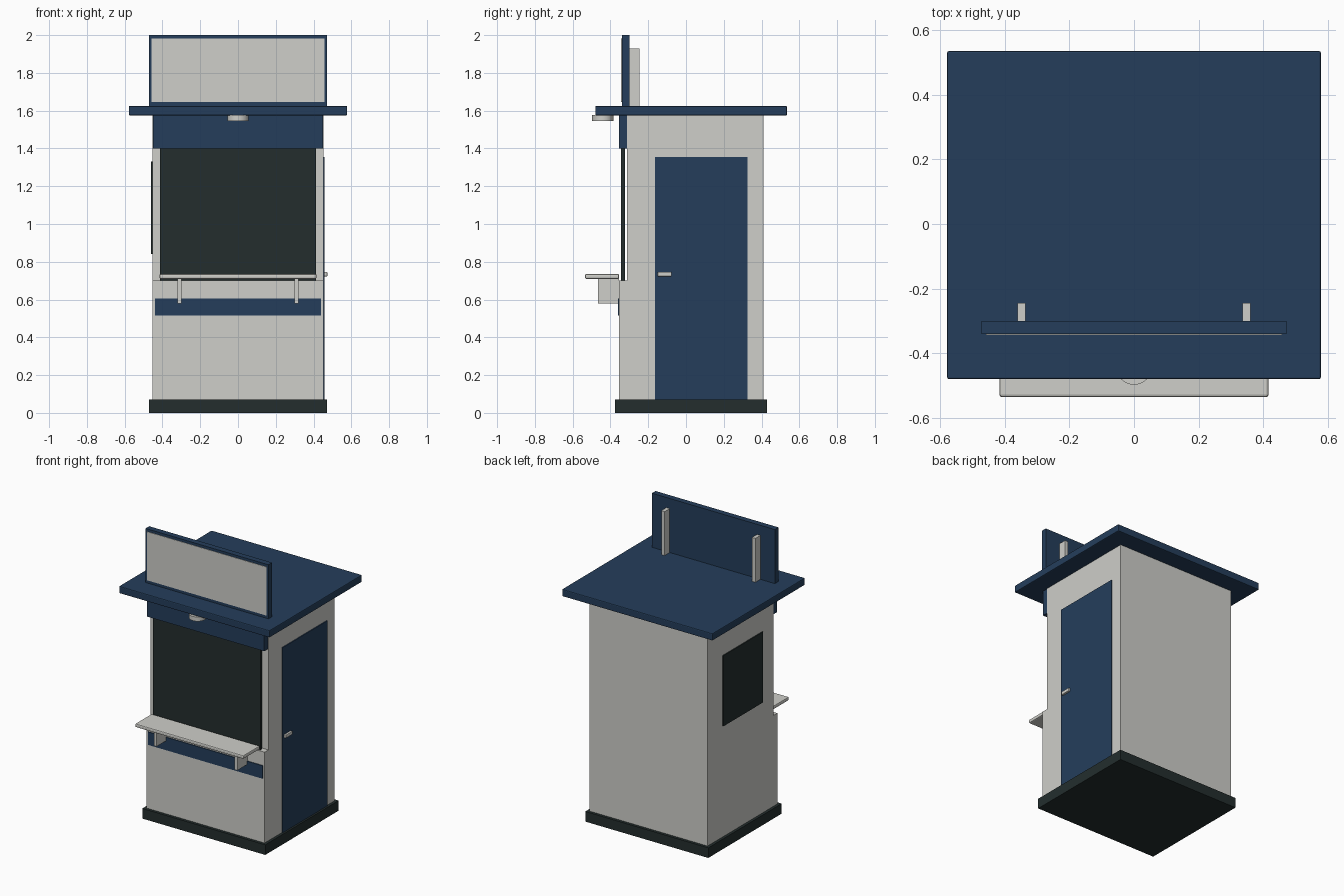
import bpy, bmesh
from mathutils import Vector

if "Cube" in bpy.data.objects:
    bpy.data.objects.remove(bpy.data.objects["Cube"])


def material(name, rgb):
    m = bpy.data.materials.new(name)
    m.diffuse_color = (*rgb, 1)
    m.use_nodes = True
    m.node_tree.nodes["Principled BSDF"].inputs["Base Color"].default_value = m.diffuse_color
    return m


WHITE = material("warm_white", (0.62, 0.62, 0.585))
BLUE = material("navy_blue", (0.018, 0.048, 0.105))
DARK = material("charcoal_green", (0.017, 0.027, 0.027))


def finish(name, bm, mat, bevel=0):
    bmesh.ops.recalc_face_normals(bm, faces=bm.faces)
    me = bpy.data.meshes.new(name)
    bm.to_mesh(me)
    bm.free()
    me.materials.append(mat)
    ob = bpy.data.objects.new(name, me)
    bpy.context.collection.objects.link(ob)
    if bevel:
        mod = ob.modifiers.new("soft_edges", "BEVEL")
        mod.width = bevel
        mod.segments = 2
        mod.limit_method = 'ANGLE'
    return ob


def box(name, x, y, z, mat, bevel=0):
    """Box spanning the three given (low, high) ranges."""
    bm = bmesh.new()
    bmesh.ops.create_cube(bm, size=1)
    for v in bm.verts:
        v.co = Vector([(a + b) / 2 + c * (b - a) for (a, b), c in zip((x, y, z), v.co)])
    return finish(name, bm, mat, bevel)


# Plinth and cabin, whose side profile steps back above the counter
box("plinth", (-0.472, 0.472), (-0.375, 0.43), (0, 0.07), DARK)
profile = [(-0.355, 0.07), (0.41, 0.07), (0.41, 1.575), (-0.313, 1.575),
           (-0.313, 0.70), (-0.355, 0.70)]
bm = bmesh.new()
face = bm.faces.new([bm.verts.new((-0.453, y, z)) for y, z in profile])
side = bmesh.ops.extrude_face_region(bm, geom=[face])["geom"]
for v in side:
    if isinstance(v, bmesh.types.BMVert):
        v.co.x = 0.453
finish("cabin", bm, WHITE)

# Roof slab and front fascia
box("roof", (-0.578, 0.578), (-0.48, 0.535), (1.575, 1.625), BLUE, 0.006)
box("front_fascia", (-0.45, 0.45), (-0.355, -0.313), (1.40, 1.575), BLUE)

# Serving hatch, stripe and side window
box("serving_hatch", (-0.412, 0.412), (-0.344, -0.323), (0.70, 1.40), DARK)
box("front_stripe", (-0.44, 0.44), (-0.361, -0.354), (0.515, 0.605), BLUE)
box("side_window", (-0.46, -0.452), (-0.19, 0.245), (0.84, 1.33), DARK)

# Side door with handle
box("door", (0.452, 0.459), (-0.165, 0.325), (0.07, 1.355), BLUE)
box("door_handle", (0.457, 0.473), (-0.15, -0.077), (0.723, 0.746), WHITE, 0.003)

# Counter shelf on brackets
box("counter", (-0.416, 0.416), (-0.535, -0.354), (0.71, 0.735), WHITE, 0.007)
for s, label in ((-1, "left"), (1, "right")):
    box(label + "_bracket", (s * 0.31 - 0.01, s * 0.31 + 0.01),
        (-0.465, -0.354), (0.58, 0.712), WHITE)
    box(label + "_sign_post", (s * 0.348 - 0.013, s * 0.348 + 0.013),
        (-0.30, -0.245), (1.624, 1.93), WHITE)

# Rooftop sign board with pale front panel
box("sign_board", (-0.472, 0.472), (-0.34, -0.30), (1.624, 2.0), BLUE)
box("sign_panel", (-0.458, 0.458), (-0.343, -0.339), (1.645, 1.982), WHITE)

# Round lamp under the eave
bm = bmesh.new()
bmesh.ops.create_cone(bm, cap_ends=True, segments=32, radius1=0.056, radius2=0.056, depth=0.03)
bmesh.ops.translate(bm, verts=bm.verts, vec=(0, -0.441, 1.561))
lamp = finish("eave_lamp", bm, WHITE)
bpy.context.view_layer.objects.active = lamp
lamp.select_set(True)
bpy.ops.object.shade_smooth_by_angle()
